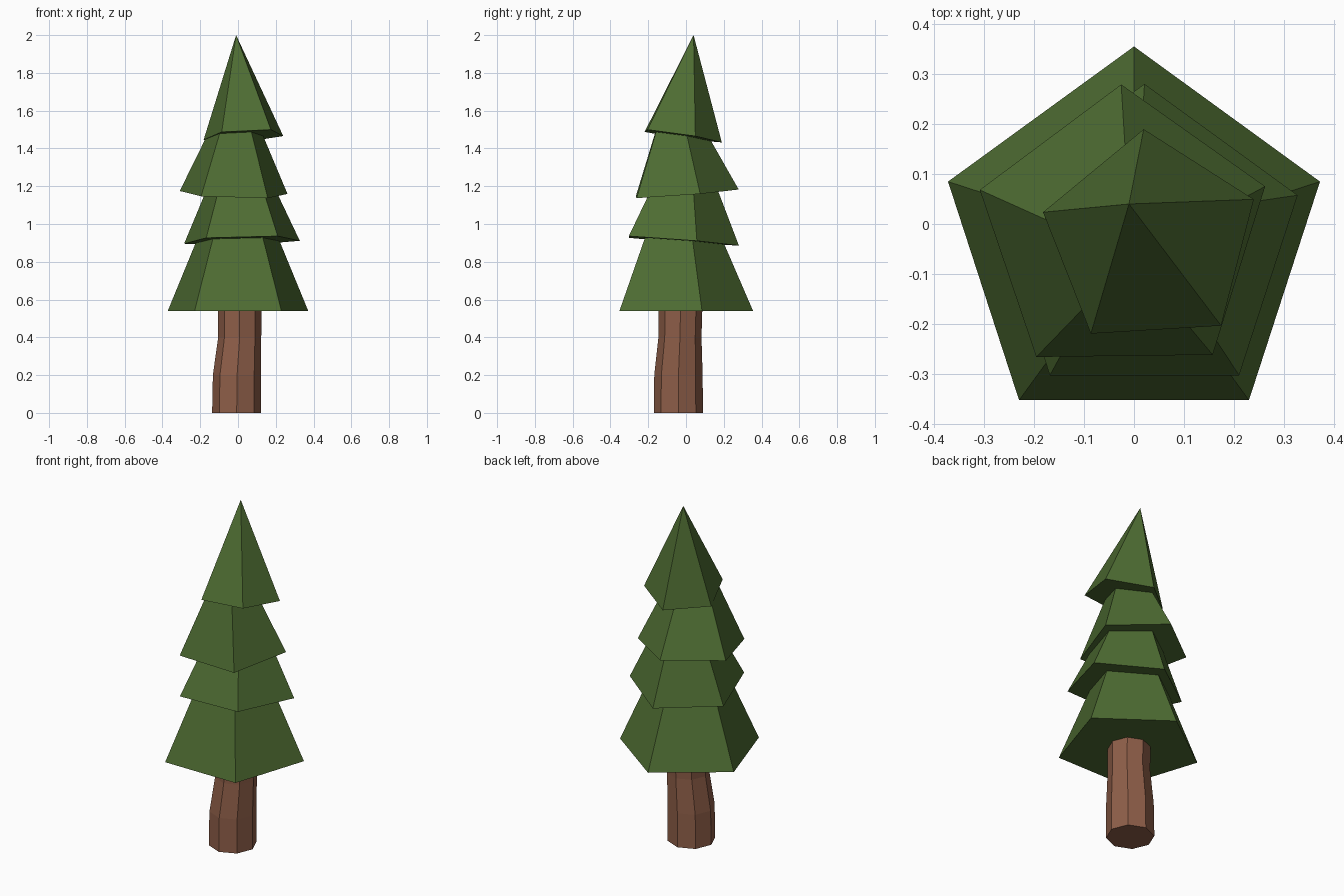
import bpy, bmesh, math
from mathutils import Vector

if "Cube" in bpy.data.objects:
    bpy.data.objects.remove(bpy.data.objects["Cube"])


def material(name, rgb):
    m = bpy.data.materials.new(name)
    m.diffuse_color = (*rgb, 1)
    m.use_nodes = True
    m.node_tree.nodes["Principled BSDF"].inputs["Base Color"].default_value = m.diffuse_color
    return m


green = material("needle_green", (0.076, 0.150, 0.032))
brown = material("bark_brown", (0.27, 0.112, 0.065))


def ring(bm, centre, radius, sides, angle, slope=(0, 0)):
    """Regular polygon of vertices, its plane tilted by the x and y slopes."""
    pts = []
    for i in range(sides):
        a = math.radians(angle) + i * math.tau / sides
        x, y = radius * math.cos(a), radius * math.sin(a)
        z = slope[0] * x + slope[1] * y
        pts.append(bm.verts.new(Vector(centre) + Vector((x, y, z))))
    return pts


def bridge(bm, low, high):
    for i in range(len(low)):
        j = (i + 1) % len(low)
        bm.faces.new((low[i], low[j], high[j], high[i]))


def finish(bm, name, mat):
    bmesh.ops.recalc_face_normals(bm, faces=bm.faces)
    me = bpy.data.meshes.new(name)
    bm.to_mesh(me)
    bm.free()
    me.materials.append(mat)
    bpy.context.collection.objects.link(bpy.data.objects.new(name, me))


# Trunk: bent eight-sided column
bm = bmesh.new()
sections = [(-0.007, -0.040, 0.0, 0.130), (-0.005, -0.040, 0.2, 0.128),
            (0.009, -0.032, 0.4, 0.114), (0.009, -0.028, 0.6, 0.116)]
rings = [ring(bm, s[:3], s[3], 8, 0) for s in sections]
for low, high in zip(rings, rings[1:]):
    bridge(bm, low, high)
bm.faces.new(rings[0][::-1])
bm.faces.new(rings[-1])
finish(bm, "trunk", brown)

# Foliage tiers: centre, radius, turn, slopes, height, top scale
tiers = [
    ("bottom_tier", (0, -0.036, 0.54), 0.391, 90, (0, 0), 0.48, 0.47),
    ("lower_middle_tier", (0.021, -0.042, 0.911), 0.322, 90, (0.025, -0.078), 0.34, 0.50),
    ("upper_middle_tier", (-0.022, -0.021, 1.160), 0.300, 90.7, (-0.028, 0.075), 0.38, 0.40),
]
for name, centre, radius, angle, slope, height, scale in tiers:
    bm = bmesh.new()
    base = ring(bm, centre, radius, 5, angle, slope)
    up = Vector((-slope[0], -slope[1], 1)) * height
    top = ring(bm, Vector(centre) + up, radius * scale, 5, angle, slope)
    bridge(bm, base, top)
    bm.faces.new(base[::-1])
    bm.faces.new(top)
    finish(bm, name, green)

# Treetop: leaning pyramid
bm = bmesh.new()
base = ring(bm, (0.033, -0.032, 1.466), 0.222, 5, 93.5, (0.056, -0.15))
tip = bm.verts.new((-0.010, 0.040, 2.0))
for i in range(5):
    bm.faces.new((base[i], base[(i + 1) % 5], tip))
bm.faces.new(base[::-1])
finish(bm, "treetop", green)
